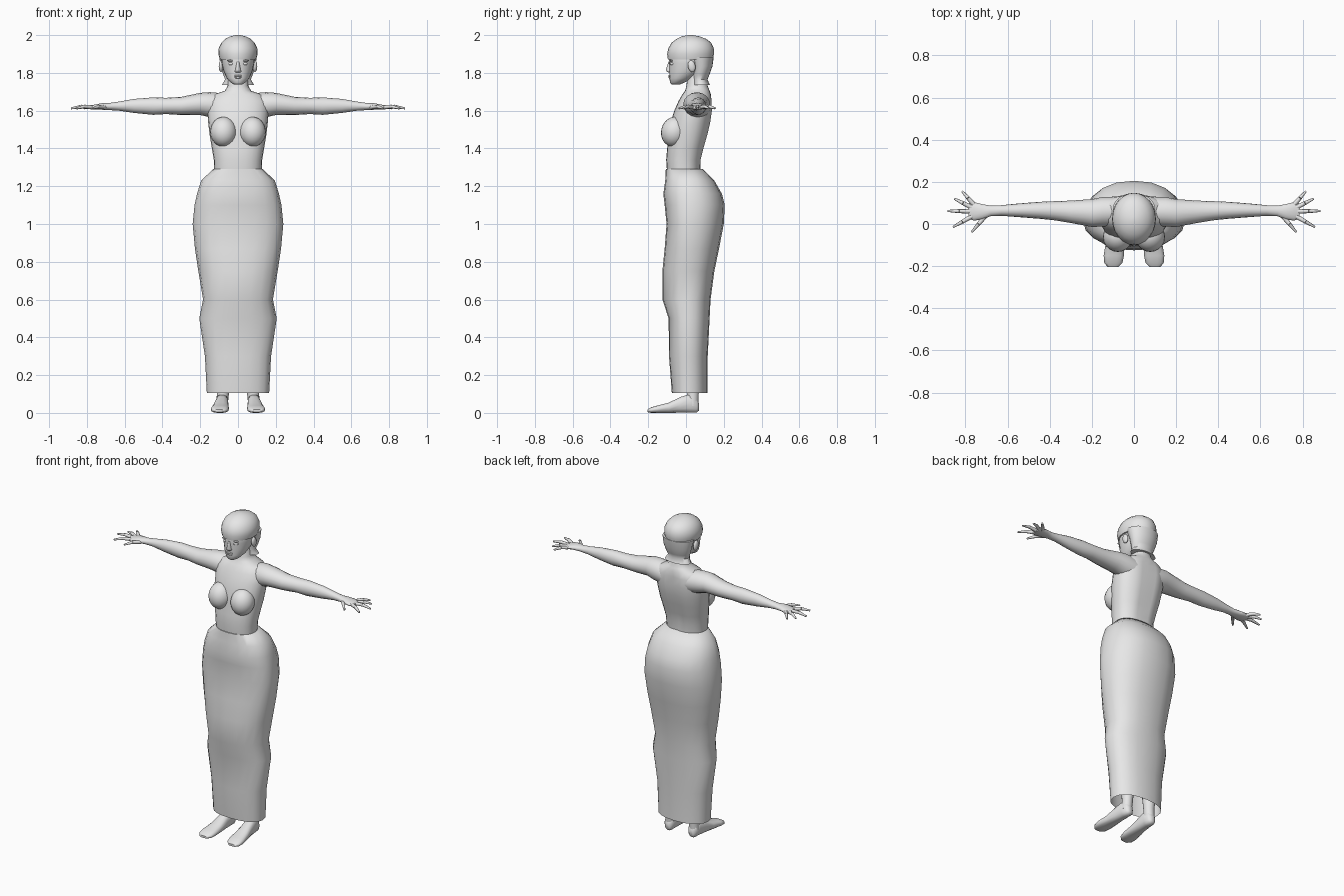
import bpy, bmesh
from math import cos, sin, pi, copysign
from mathutils import Vector, Matrix

cube = bpy.data.objects.get("Cube")
if cube:
    bpy.data.objects.remove(cube, do_unlink=True)

grey = bpy.data.materials.new("plain_grey")
grey.use_nodes = True
grey.diffuse_color = (0.8, 0.8, 0.8, 1)
grey.node_tree.nodes["Principled BSDF"].inputs["Base Color"].default_value = (0.8, 0.8, 0.8, 1)

PLACE = {
    "x": lambda t, a, b: (t, a, b),
    "y": lambda t, a, b: (a, t, b),
    "z": lambda t, a, b: (a, b, t),
}
parts = []


def finish(name, bm, mirror=False):
    """Turn a bmesh into a part, optionally mirrored to the other side."""
    bmesh.ops.recalc_face_normals(bm, faces=bm.faces)
    mesh = bpy.data.meshes.new(name)
    bm.to_mesh(mesh)
    bm.free()
    mesh.materials.append(grey)
    obj = bpy.data.objects.new(name, mesh)
    bpy.context.collection.objects.link(obj)
    if mirror:
        mod = obj.modifiers.new("mirror", "MIRROR")
        mod.use_mirror_merge = False
    parts.append(obj)
    return obj


def loft(name, axis, rings, n=20, power=2, seam=None, open_start=False, mirror=False):
    """Skin oval rings given as (position, centre, half width, low, high)."""
    bm = bmesh.new()
    loops = []
    for t, centre, half, low, high in rings:
        mid = (low + high) / 2 if seam is None else seam
        loop = []
        for i in range(n):
            c, s = cos(2 * pi * i / n), sin(2 * pi * i / n)
            c = copysign(abs(c) ** (2 / power), c)
            s = copysign(abs(s) ** (2 / power), s)
            depth = high - mid if s > 0 else mid - low
            loop.append(bm.verts.new(PLACE[axis](t, centre + half * c, mid + depth * s)))
        loops.append(loop)
    for lower, upper in zip(loops, loops[1:]):
        for i in range(n):
            j = (i + 1) % n
            bm.faces.new((lower[i], lower[j], upper[j], upper[i]))
    bm.faces.new(loops[-1])
    if not open_start:
        bm.faces.new(loops[0])
    return finish(name, bm, mirror)


def ball(name, centre, size, mirror=False, tilt=0):
    bm = bmesh.new()
    bmesh.ops.create_uvsphere(bm, u_segments=20, v_segments=12, radius=1)
    matrix = Matrix.Translation(centre) @ Matrix.Rotation(tilt, 4, "X") @ Matrix.Diagonal((*size, 1))
    bm.transform(matrix)
    return finish(name, bm, mirror)


def finger(name, points, radii):
    """Tapered, slightly bent finger through three points."""
    bm = bmesh.new()
    for a, b, r1, r2 in zip(points, points[1:], radii, radii[1:]):
        a, b = Vector(a), Vector(b)
        turn = (b - a).to_track_quat("Z", "Y").to_matrix().to_4x4()
        bmesh.ops.create_cone(bm, cap_ends=True, segments=8, radius1=r1, radius2=r2,
                              depth=(b - a).length,
                              matrix=Matrix.Translation((a + b) / 2) @ turn)
    return finish(name, bm, True)


# Long skirt, open at the hem, with a ridge along each side
loft("skirt", "z", [
    (.105, 0, .165, -.075, .115), (.3, 0, .175, -.09, .115), (.5, 0, .205, -.092, .125),
    (.6, 0, .185, -.125, .13), (.75, 0, .21, -.125, .15), (.87, 0, .228, -.113, .175),
    (1, 0, .24, -.103, .2), (1.1, 0, .23, -.113, .205), (1.16, 0, .217, -.12, .19),
    (1.23, 0, .195, -.11, .15), (1.29, 0, .132, -.107, .09)],
    n=20, power=2.3, seam=.01, open_start=True)

# Torso running up into the neck, with a shallow spine groove
torso = loft("torso", "z", [
    (1.27, 0, .125, -.1, .075), (1.34, 0, .128, -.105, .08), (1.4, 0, .138, -.1, .095),
    (1.47, 0, .15, -.09, .115), (1.53, 0, .157, -.085, .13), (1.6, 0, .163, -.062, .14),
    (1.65, 0, .16, -.04, .138), (1.685, 0, .13, -.02, .132), (1.705, 0, .07, -.005, .125),
    (1.73, 0, .055, .002, .115), (1.8, 0, .05, .01, .105)], n=24, power=2.3)
for v in torso.data.vertices:
    if v.co.y > .05 and abs(v.co.x) < .01 and 1.3 < v.co.z < 1.66:
        v.co.y -= .012

ball("breasts", (.077, -.062, 1.488), (.07, .07, .08), True, tilt=-.25)

# Outstretched arms and palms
loft("arms", "x", [
    (.08, .06, .07, 1.55, 1.692), (.15, .058, .07, 1.565, 1.698), (.2, .052, .066, 1.577, 1.694),
    (.3, .058, .053, 1.577, 1.673), (.38, .063, .045, 1.582, 1.668), (.45, .065, .04, 1.578, 1.67),
    (.55, .065, .032, 1.588, 1.662), (.63, .064, .025, 1.6, 1.648), (.68, .062, .025, 1.603, 1.641),
    (.72, .058, .036, 1.605, 1.64), (.76, .06, .044, 1.605, 1.632), (.785, .062, .036, 1.608, 1.626)],
    n=16, mirror=True)

# Fingers fan out from the palm; the thumb points forward
tips = {"little_fingers": (.76, .092, .815, .155), "ring_fingers": (.77, .078, .852, .12),
        "middle_fingers": (.775, .06, .884, .062), "index_fingers": (.77, .036, .858, -.014),
        "thumbs": (.705, .038, .77, -.038)}
for name, (x, y, tip_x, tip_y) in tips.items():
    middle = ((x + tip_x) / 2, (y + tip_y) / 2, 1.622)
    finger(name, [(x, y, 1.618), middle, (tip_x, tip_y, 1.612)], [.011, .0095, .005])

# Lower legs and bare feet
loft("lower_legs", "z", [
    (.04, .085, .03, 0, .066), (.1, .08, .032, .006, .068), (.2, .08, .04, -.005, .08),
    (.4, .08, .05, -.03, .09)], n=14, mirror=True)
loft("feet", "y", [
    (-.204, .1, .025, .004, .018), (-.185, .098, .043, 0, .03), (-.15, .096, .048, 0, .04),
    (-.09, .091, .043, 0, .055), (-.03, .087, .036, 0, .085), (.02, .084, .033, 0, .1),
    (.055, .083, .028, 0, .08), (.069, .083, .015, .012, .05)], n=14, power=2.5, mirror=True)

# Head and facial features
loft("head", "z", [
    (1.738, 0, .02, -.076, -.035), (1.748, 0, .038, -.085, -.01), (1.772, 0, .06, -.087, .04),
    (1.81, 0, .076, -.089, .09), (1.85, 0, .086, -.09, .12), (1.89, 0, .09, -.092, .13),
    (1.94, 0, .075, -.07, .11)], n=24)
loft("nose", "z", [
    (1.802, 0, .012, -.094, -.07), (1.808, 0, .018, -.103, -.07), (1.816, 0, .014, -.108, -.07),
    (1.86, 0, .007, -.093, -.07)], n=10)
ball("eyes", (.035, -.071, 1.848), (.016, .014, .009), True)
ball("brows", (.036, -.077, 1.865), (.022, .009, .005), True)
ball("upper_lip", (0, -.086, 1.785), (.022, .008, .005))
ball("lower_lip", (0, -.085, 1.776), (.018, .008, .006))
ball("ears", (.09, .03, 1.835), (.012, .02, .031), True, tilt=.2)

# Close-fitting hair cap, and nape hair that flares at the bottom
loft("hair_cap", "z", [
    (1.872, 0, .097, -.096, .142), (1.9, 0, .104, -.1, .148), (1.93, 0, .102, -.094, .147),
    (1.96, 0, .088, -.076, .133), (1.98, 0, .067, -.05, .107), (1.993, 0, .041, -.022, .073),
    (2, 0, .012, .01, .036)], n=24)
loft("nape_hair", "z", [
    (1.737, 0, .085, .035, .126), (1.765, 0, .068, .03, .114), (1.79, 0, .078, .03, .124),
    (1.835, 0, .091, .025, .14), (1.885, 0, .1, 0, .147)], n=24)

# Smooth shading with crisp hems
bpy.ops.object.select_all(action="DESELECT")
for part in parts:
    part.select_set(True)
bpy.context.view_layer.objects.active = parts[0]
bpy.ops.object.shade_smooth_by_angle(angle=.9)
